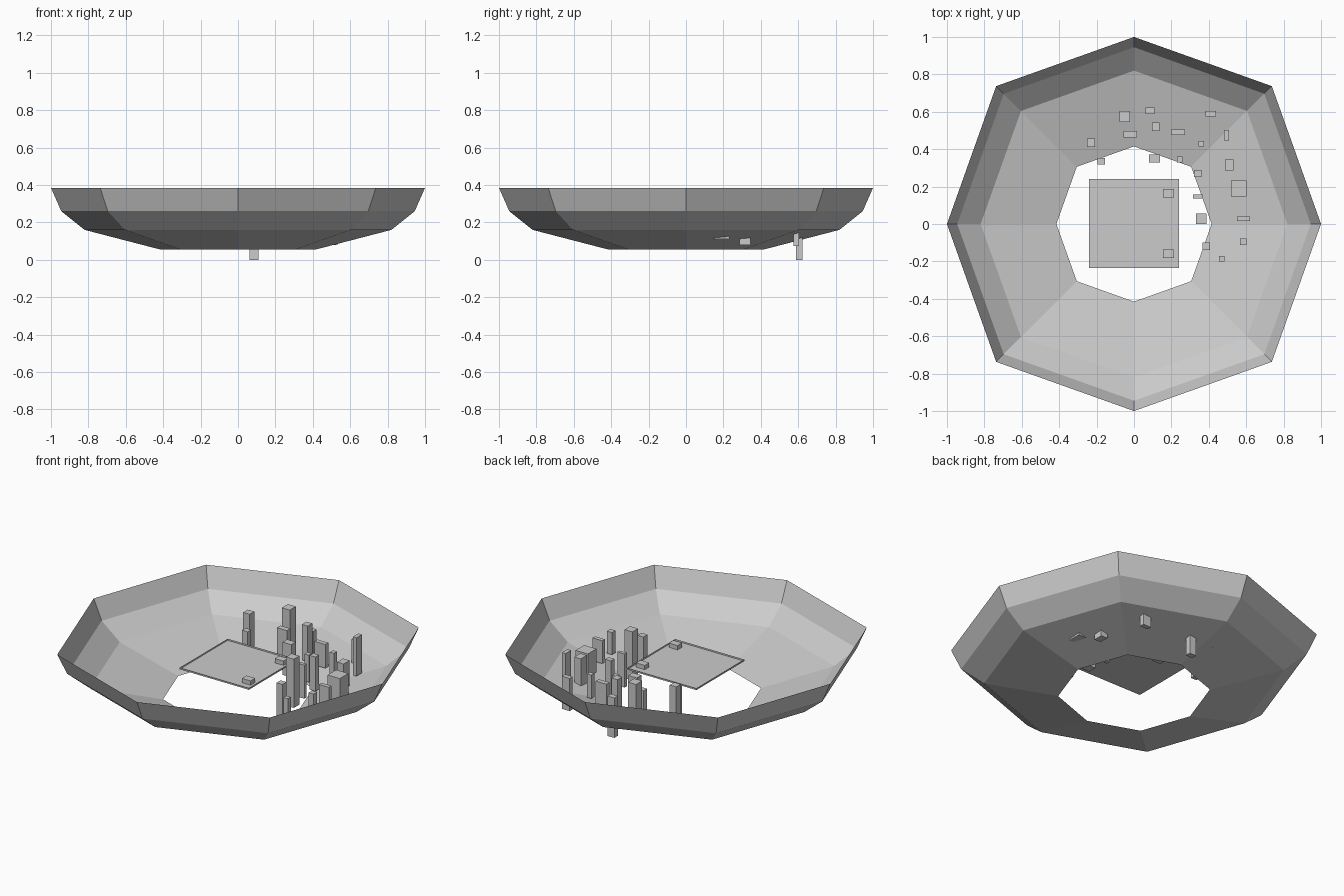
import bpy, bmesh

K = 0.737  # corner offset of the slightly stretched octagon


def finish(bm, name):
    mesh = bpy.data.meshes.new(name)
    bm.to_mesh(mesh)
    bm.free()
    obj = bpy.data.objects.new(name, mesh)
    bpy.context.collection.objects.link(obj)
    return obj


def box(name, x, y, w, d, z0, z1, open_top=False):
    bm = bmesh.new()
    bmesh.ops.create_cube(bm, size=1)
    for v in bm.verts:
        v.co = (x + v.co.x * w, y + v.co.y * d, z0 + (v.co.z + 0.5) * (z1 - z0))
    if open_top:
        bm.normal_update()
        top = [f for f in bm.faces if f.normal.z > 0.9]
        bmesh.ops.delete(bm, geom=top, context='FACES_ONLY')
    return finish(bm, name)


def bowl_height(x, y):
    a, b = max(abs(x), abs(y)), min(abs(x), abs(y))
    return 0.055 + 0.105 * (a + 0.357 * b - 0.415) / 0.405


# Open eight-sided bowl with a hole in the floor
bm = bmesh.new()
corners = [(1, 0), (K, K), (0, 1), (-K, K), (-1, 0), (-K, -K), (0, -1), (K, -K)]
profile = [(0.415, 0.055), (0.82, 0.16), (0.945, 0.26), (1.0, 0.385)]
rings = [[bm.verts.new((x * r, y * r, z)) for x, y in corners] for r, z in profile]
for lo, hi in zip(rings, rings[1:]):
    for i in range(8):
        j = (i + 1) % 8
        bm.faces.new((lo[i], hi[i], hi[j], lo[j]))
finish(bm, "bowl")

# Shallow square tray floating over the hole, with two small blocks
box("tray", 0, 0.0025, 0.48, 0.475, 0.234, 0.244, open_top=True)
for y in (0.165, -0.16):
    box("tray_block", 0.185, y, 0.06, 0.045, 0.236, 0.263)

# Towers: x, y, width, depth, top
towers = [
    (-0.23, 0.435, 0.045, 0.045, 0.34), (-0.175, 0.335, 0.04, 0.035, 0.28),
    (-0.05, 0.575, 0.055, 0.06, 0.365), (-0.02, 0.48, 0.07, 0.035, 0.278),
    (0.115, 0.52, 0.04, 0.045, 0.325), (0.11, 0.35, 0.06, 0.045, 0.275),
    (0.235, 0.49, 0.075, 0.03, 0.255), (0.245, 0.345, 0.03, 0.03, 0.24),
    (0.36, 0.43, 0.03, 0.03, 0.25), (0.495, 0.475, 0.025, 0.055, 0.37),
    (0.34, 0.27, 0.04, 0.035, 0.285), (0.34, 0.147, 0.05, 0.022, 0.28),
    (0.36, 0.028, 0.055, 0.055, 0.375), (0.585, 0.028, 0.07, 0.025, 0.255),
    (0.385, -0.12, 0.04, 0.04, 0.275), (0.585, -0.095, 0.035, 0.035, 0.257),
    (0.47, -0.185, 0.03, 0.03, 0.23),
]
for x, y, w, d, top in towers:
    box("tower", x, y, w, d, max(0.07, bowl_height(x, y) + 0.01), top)

# Towers that reach down through the bowl
box("deep_tower", 0.085, 0.605, 0.048, 0.035, 0.0, 0.25)
box("deep_tower", 0.41, 0.59, 0.055, 0.03, 0.075, 0.28)
box("deep_tower", 0.51, 0.315, 0.045, 0.06, 0.08, 0.275)
box("deep_tower", 0.56, 0.19, 0.085, 0.085, 0.11, 0.255)
